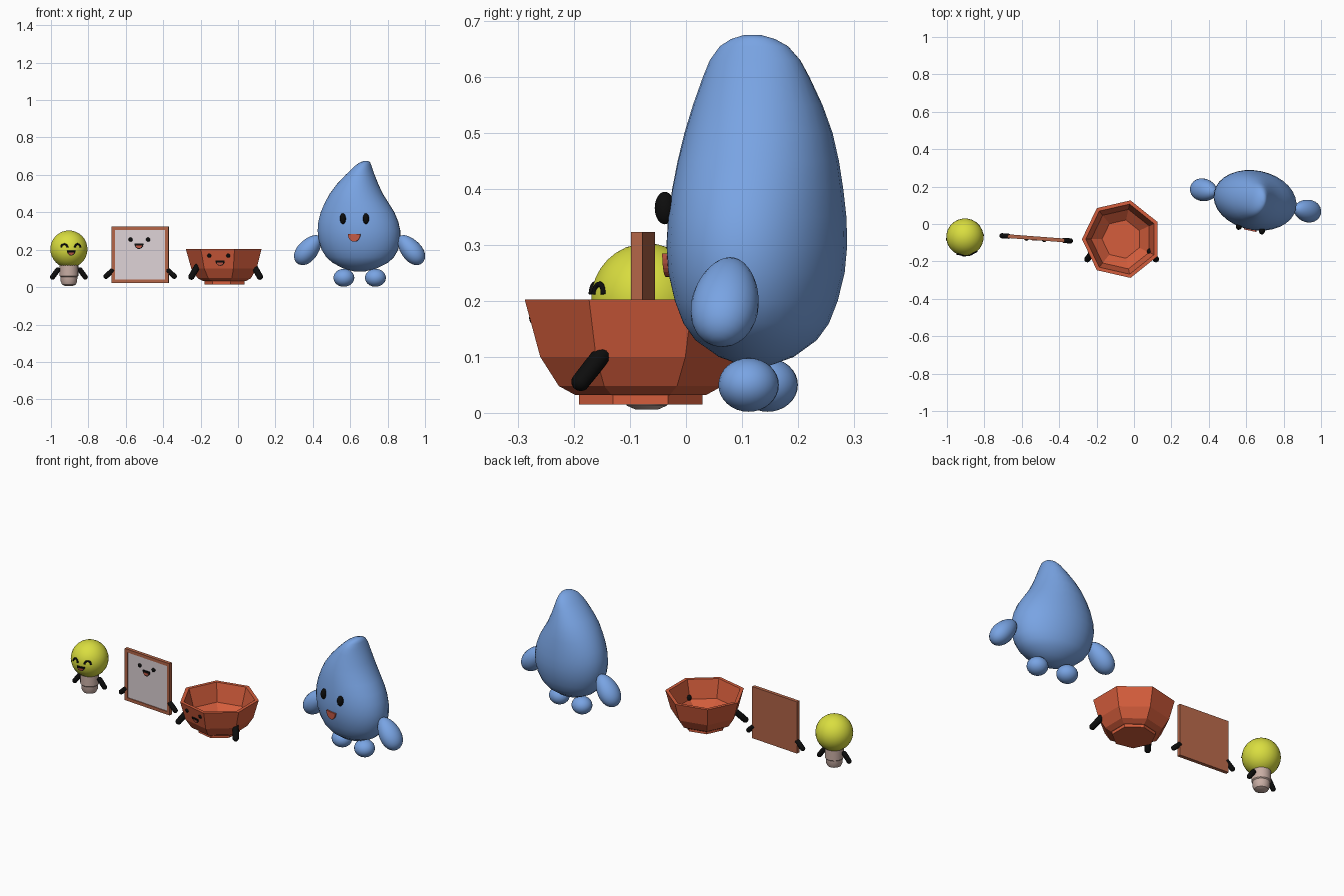
import bpy, bmesh
from math import sin, cos, pi, radians, sqrt
from mathutils import Matrix, Vector

cube = bpy.data.objects.get("Cube")
if cube:
    bpy.data.objects.remove(cube, do_unlink=True)


def material(name, r, g, b):
    m = bpy.data.materials.new(name)
    m.use_nodes = True
    m.diffuse_color = (r, g, b, 1)
    bsdf = m.node_tree.nodes["Principled BSDF"]
    bsdf.inputs["Base Color"].default_value = (r, g, b, 1)
    bsdf.inputs["Roughness"].default_value = 0.7
    return m


BLUE = material("water blue", 0.19, 0.37, 0.77)
YELLOW = material("lamp yellow", 0.70, 0.73, 0.05)
TAUPE = material("socket taupe", 0.58, 0.42, 0.37)
CLAY = material("clay orange", 0.66, 0.11, 0.045)
WOOD = material("frame brown", 0.45, 0.13, 0.065)
PAPER = material("pale paper", 0.72, 0.64, 0.67)
BLACK = material("black", 0.004, 0.004, 0.004)
RED = material("mouth red", 0.55, 0.10, 0.06)


def place(x, y, z, yaw=0, pitch=0):
    return (Matrix.Translation((x, y, z)) @ Matrix.Rotation(radians(yaw), 4, 'Z')
            @ Matrix.Rotation(radians(pitch), 4, 'X'))


def finish(name, bm, mats, matrix, smooth=True):
    bmesh.ops.recalc_face_normals(bm, faces=bm.faces)
    for f in bm.faces:
        f.smooth = smooth
    for e in bm.edges:
        e.smooth = e.calc_face_angle(0) < 0.7
    bm.transform(matrix)
    me = bpy.data.meshes.new(name)
    bm.to_mesh(me)
    bm.free()
    for m in mats:
        me.materials.append(m)
    ob = bpy.data.objects.new(name, me)
    bpy.context.collection.objects.link(ob)
    return ob


def loft(name, rings, segs, mat, matrix, smooth=True):
    """Stack elliptical rings given as (z, centre x, half x, half y)."""
    bm = bmesh.new()
    loops = []
    for z, cx, hx, hy in rings:
        angles = [pi + 2 * pi * i / segs for i in range(segs)]
        loops.append([bm.verts.new((cx + hx * cos(a), hy * sin(a), z)) for a in angles])
    for a, b in zip(loops, loops[1:]):
        for i in range(segs):
            j = (i + 1) % segs
            bm.faces.new((a[i], a[j], b[j], b[i]))
    bm.faces.new(loops[0])
    bm.faces.new(loops[-1])
    return finish(name, bm, [mat], matrix, smooth)


def ellipsoid(name, radii, mat, matrix, taper=0):
    """Rounded blob; taper narrows its upper end."""
    bm = bmesh.new()
    bmesh.ops.create_uvsphere(bm, u_segments=24, v_segments=16, radius=1)
    for v in bm.verts:
        k = 1 - taper * v.co.z
        v.co = (v.co.x * radii[0] * k, v.co.y * radii[1] * k, v.co.z * radii[2])
    return finish(name, bm, [mat], matrix)


def capsule(name, p, q, r, matrix):
    p, q = Vector(p), Vector(q)
    half = (q - p).length / 2
    bm = bmesh.new()
    bmesh.ops.create_uvsphere(bm, u_segments=16, v_segments=12, radius=r)
    for v in bm.verts:
        if abs(v.co.z) > 1e-5:
            v.co.z += half if v.co.z > 0 else -half
    turn = (q - p).to_track_quat('Z', 'Y').to_matrix().to_4x4()
    return finish(name, bm, [BLACK], matrix @ Matrix.Translation((p + q) / 2) @ turn)


def arm_pair(owner, p, q, r, matrix):
    for side, s in (("left", 1), ("right", -1)):
        capsule(f"{owner}_{side}_arm", (s * p[0], *p[1:]), (s * q[0], *q[1:]), r, matrix)


def eye_pair(owner, dx, radii, matrix):
    for side, s in (("left", 1), ("right", -1)):
        ellipsoid(f"{owner}_{side}_eye", radii, BLACK, matrix @ Matrix.Translation((s * dx, 0, 0)))


def half_disc(name, w, h, depth, mat, matrix):
    bm = bmesh.new()
    arc = [pi + pi * i / 14 for i in range(15)]
    face = bm.faces.new([bm.verts.new((w / 2 * cos(a), depth / 2, h * sin(a))) for a in arc])
    out = bmesh.ops.extrude_face_region(bm, geom=[face])
    new = [g for g in out["geom"] if isinstance(g, bmesh.types.BMVert)]
    bmesh.ops.translate(bm, verts=new, vec=(0, -depth, 0))
    return finish(name, bm, [mat], matrix, False)


def mouth(owner, w, h, matrix):
    half_disc(owner + "_mouth", w, h, 0.007, BLACK, matrix)
    tongue = matrix @ Matrix.Translation((0, -0.001, -0.35 * h))
    half_disc(owner + "_tongue", w * 0.7, h * 0.5, 0.008, RED, tongue)


# Lamp: glass globe, socket, arms and smiling face
globe = place(-0.904, -0.07, 0.203, 7)
R = 0.1
ellipsoid("lamp_globe", (R, R, R), YELLOW, globe)
socket = [(0.006, 0.02), (0.013, 0.036), (0.03, 0.044), (0.055, 0.045), (0.06, 0.05), (0.13, 0.05)]
loft("lamp_socket", [(z, 0, r, r) for z, r in socket], 24, TAUPE, place(-0.904, -0.07, 0))
arm_pair("lamp", (0.06, 0, 0.092), (0.088, 0, 0.054), 0.014, place(-0.904, -0.07, 0, 7))
for side, s in (("left", 1), ("right", -1)):
    cu = bpy.data.curves.new(f"lamp_{side}_eye", 'CURVE')
    cu.dimensions = '3D'
    cu.bevel_depth = 0.005
    cu.bevel_resolution = 2
    cu.use_fill_caps = True
    sp = cu.splines.new('POLY')
    sp.points.add(10)
    for i, pt in enumerate(sp.points):
        a = pi * i / 10
        x, z = s * 0.036 + 0.016 * cos(a), 0.009 + 0.018 * sin(a)
        pt.co = (x, -sqrt(R * R - x * x - z * z), z, 1)
    cu.materials.append(BLACK)
    ob = bpy.data.objects.new(f"lamp_{side}_eye", cu)
    ob.matrix_world = globe
    bpy.context.collection.objects.link(ob)
mouth("lamp", 0.046, 0.026, globe @ place(0, -0.099, -0.008, 0, 10))

# Picture frame: board with a recessed sheet
frame = place(-0.523, -0.0765, 0, -4.3)
bm = bmesh.new()
bmesh.ops.create_cube(bm, size=1)
bmesh.ops.scale(bm, verts=bm.verts, vec=(0.305, 0.02, 0.3))
front = min(bm.faces, key=lambda f: f.calc_center_median().y)
bmesh.ops.inset_region(bm, faces=[front], thickness=0.026, depth=0)
bmesh.ops.inset_region(bm, faces=[front], thickness=0.0005, depth=-0.004)
front.material_index = 1
finish("picture_frame", bm, [WOOD, PAPER], frame @ Matrix.Translation((0, 0, 0.173)), False)
arm_pair("frame", (0.15, 0, 0.088), (0.183, 0, 0.058), 0.014, frame)
eye_pair("frame", 0.047, (0.011, 0.008, 0.011), frame @ place(-0.004, -0.009, 0.254))
mouth("frame", 0.048, 0.03, frame @ place(-0.006, -0.007, 0.234))

# Bowl: seven-sided shell with a foot
centre = (-0.066, -0.081, 0)
shell = [(0.015, 0.113), (0.032, 0.113), (0.032, 0.12), (0.048, 0.15), (0.1, 0.184),
         (0.197, 0.211), (0.203, 0.2125), (0.203, 0.192), (0.1, 0.163), (0.055, 0.105)]
loft("bowl_shell", [(z, 0, r, r) for z, r in shell], 7, CLAY, place(*centre), False)
arm_pair("bowl", (0.153, -0.066, 0.108), (0.183, -0.107, 0.056), 0.017, place(*centre))
facet = place(*centre, -12.9)
eye_pair("bowl", 0.052, (0.011, 0.008, 0.011), facet @ place(0.004, -0.183, 0.168, 0, 14))
mouth("bowl", 0.05, 0.028, facet @ place(0.01, -0.177, 0.142, 0, 14))

# Water drop: leaning teardrop body
drop = place(0.65, 0.126, 0, -11.4)
body = [(0.084, 0, 0.03, 0.022), (0.1, 0.002, 0.09, 0.066), (0.13, 0.004, 0.15, 0.107),
        (0.16, 0.003, 0.183, 0.128), (0.2, 0.002, 0.207, 0.143), (0.25, 0, 0.22, 0.155),
        (0.3, -0.003, 0.224, 0.159), (0.35, -0.007, 0.216, 0.157), (0.4, -0.011, 0.199, 0.151),
        (0.45, -0.016, 0.172, 0.143), (0.5, -0.018, 0.142, 0.132), (0.55, -0.011, 0.111, 0.116),
        (0.6, 0.003, 0.077, 0.096), (0.63, 0.013, 0.056, 0.082), (0.655, 0.023, 0.038, 0.062),
        (0.668, 0.031, 0.025, 0.04), (0.675, 0.036, 0.01, 0.016)]
loft("drop_body", body, 32, BLUE, drop)
for side, s in (("left", 1), ("right", -1)):
    lean = Matrix.Rotation(radians(-40 * s), 4, 'Y')
    ellipsoid(f"drop_{side}_arm", (0.055, 0.06, 0.094), BLUE,
              drop @ Matrix.Translation((s * 0.28, 0, 0.2)) @ lean, 0.15)
    ellipsoid(f"drop_{side}_foot", (0.056, 0.054, 0.048), BLUE,
              drop @ Matrix.Translation((s * 0.086, 0.003, 0.05)))
eye_pair("drop", 0.063, (0.016, 0.018, 0.029), drop @ place(0.003, -0.154, 0.366))
half_disc("drop_mouth", 0.068, 0.042, 0.009, RED, drop @ place(0.003, -0.16, 0.285))
